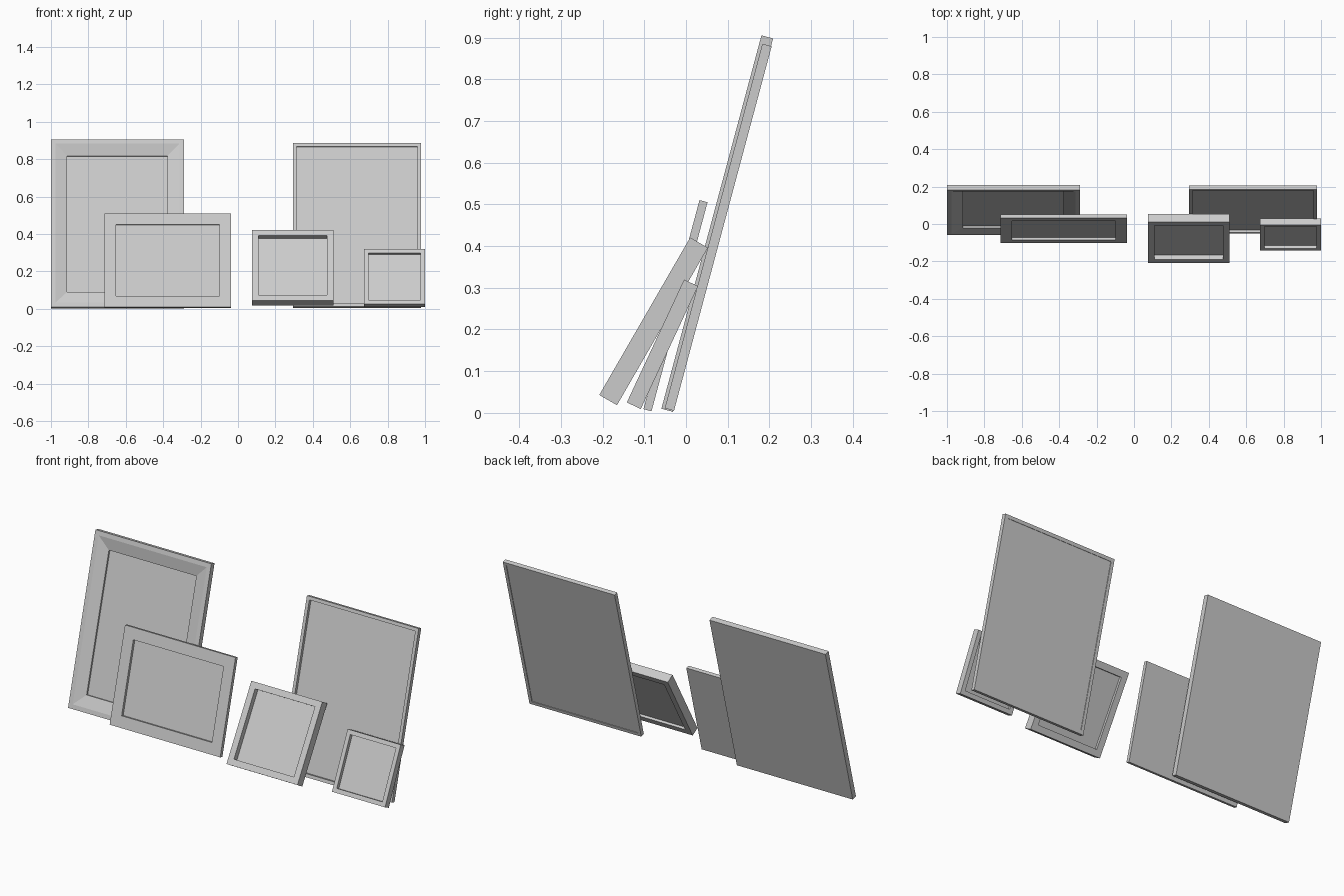
import bpy, bmesh
from math import radians

if "Cube" in bpy.data.objects:
    bpy.data.objects.remove(bpy.data.objects["Cube"])


def make_object(name, bm, base, tilt):
    bmesh.ops.recalc_face_normals(bm, faces=bm.faces)
    me = bpy.data.meshes.new(name)
    bm.to_mesh(me)
    bm.free()
    ob = bpy.data.objects.new(name, me)
    ob.location = base
    ob.rotation_euler = (-radians(tilt), 0, 0)   # lean backwards
    bpy.context.collection.objects.link(ob)
    return ob


def rect(bm, w, h, inset, depth):
    """Four corners of a rectangle inset from the outer edge, at a depth behind the front."""
    a, b = w / 2 - inset, h - inset
    return [bm.verts.new(p) for p in ((-a, depth, inset), (a, depth, inset), (a, depth, b), (-a, depth, b))]


def picture_frame(name, x0, x1, front, tilt, height, profile, panel):
    w = x1 - x0
    base = ((x0 + x1) / 2, front[0], front[1])
    # moulding: closed profile swept round with mitred corners
    bm = bmesh.new()
    loops = [rect(bm, w, height, i, d) for i, d in profile]
    for la, lb in zip(loops, loops[1:] + loops[:1]):
        for k in range(4):
            n = (k + 1) % 4
            bm.faces.new((la[k], la[n], lb[n], lb[k]))
    make_object(name + "_moulding", bm, base, tilt)
    # picture panel filling the opening
    border = max(i for i, d in profile)
    bm = bmesh.new()
    f, b = (rect(bm, w, height, border, d) for d in panel)
    bm.faces.new(f)
    bm.faces.new(b)
    for k in range(4):
        n = (k + 1) % 4
        bm.faces.new((f[k], f[n], b[n], b[k]))
    make_object(name + "_panel", bm, base, tilt)


def box_profile(border, depth):
    return [(0, 0), (border, 0), (border, depth), (0, depth)]


# large portrait frame with a sloped inner face
picture_frame("large_left_frame", -1.0, -0.29, (-0.059, 0.01), 15, 0.927,
              [(0, 0), (0.024, 0), (0.087, 0.016), (0.087, 0.029), (0, 0.029)], (0.026, 0.029))
# landscape frame in front of it
picture_frame("landscape_frame", -0.715, -0.038, (-0.102, 0.009), 15, 0.519,
              box_profile(0.062, 0.02), (0.015, 0.02))
# large thin-edged frame
picture_frame("large_right_frame", 0.294, 0.979, (-0.051, 0.011), 15, 0.905,
              box_profile(0.018, 0.023), (0.016, 0.02))
# deep square frames, hollow at the back
picture_frame("square_frame", 0.075, 0.51, (-0.208, 0.043), 30, 0.436,
              box_profile(0.034, 0.049), (0.03, 0.035))
picture_frame("small_square_frame", 0.675, 1.0, (-0.142, 0.025), 25, 0.325,
              box_profile(0.023, 0.037), (0.02, 0.025))
